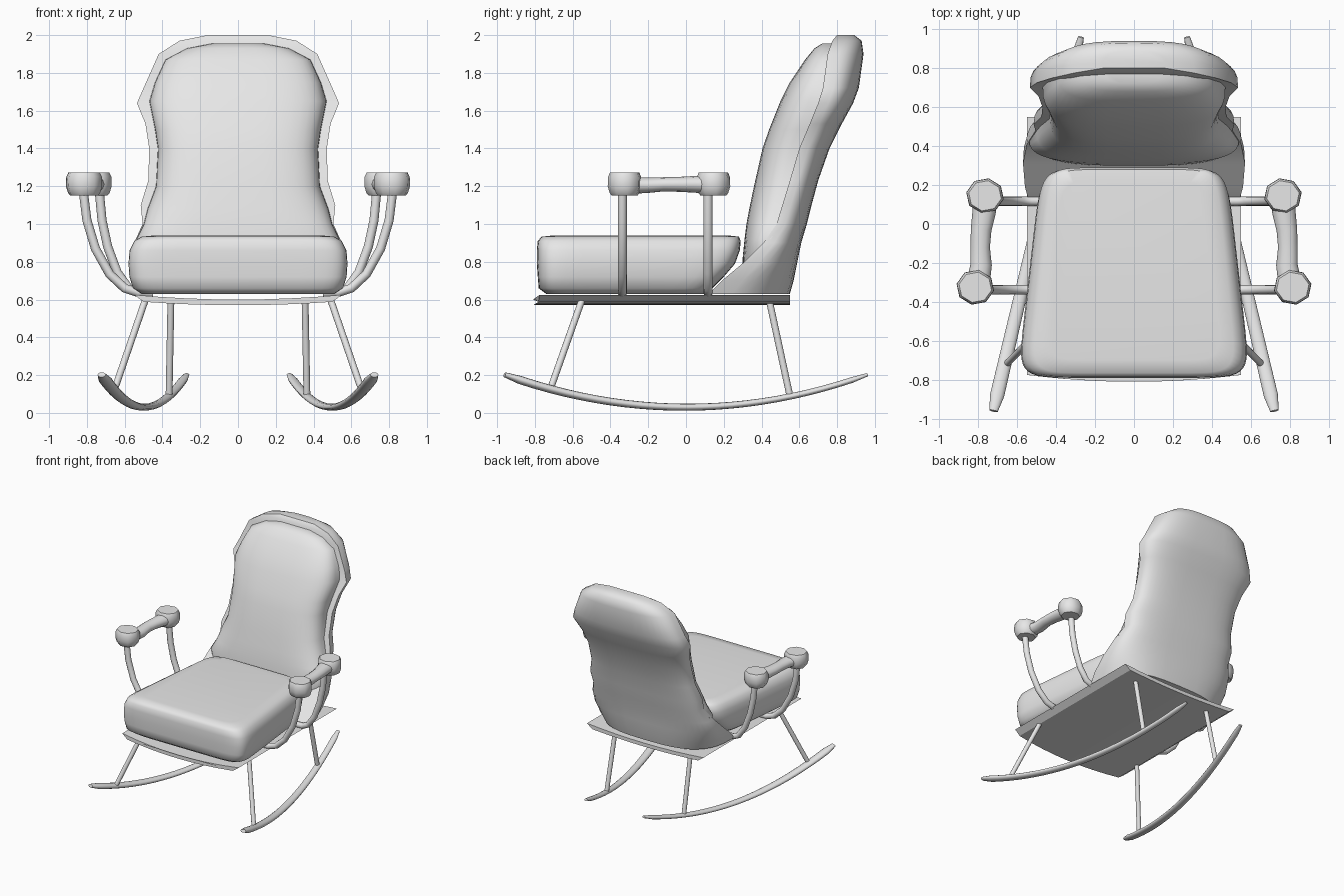
import bpy, bmesh, math
from mathutils import Vector

cube = bpy.data.objects.get("Cube")
if cube:
    bpy.data.objects.remove(cube, do_unlink=True)

grey = bpy.data.materials.new("plain_grey")
grey.use_nodes = True
grey.diffuse_color = (0.8, 0.8, 0.8, 1)
grey.node_tree.nodes["Principled BSDF"].inputs["Base Color"].default_value = (0.8, 0.8, 0.8, 1)


def loft(name, rings, mirror=False, angle=50):
    """Skin closed rings of points, cap both ends, shade smooth with sharp edges."""
    bm = bmesh.new()
    loops = [[bm.verts.new(p) for p in ring] for ring in rings]
    n = len(loops[0])
    for a, b in zip(loops, loops[1:]):
        for i in range(n):
            j = (i + 1) % n
            bm.faces.new((a[i], a[j], b[j], b[i]))
    bm.faces.new(loops[0])
    bm.faces.new(loops[-1])
    bmesh.ops.recalc_face_normals(bm, faces=bm.faces)
    mesh = bpy.data.meshes.new(name)
    bm.to_mesh(mesh)
    bm.free()
    mesh.materials.append(grey)
    mesh.shade_smooth()
    mesh.set_sharp_from_angle(angle=math.radians(angle))
    obj = bpy.data.objects.new(name, mesh)
    bpy.context.collection.objects.link(obj)
    if mirror:
        obj.modifiers.new("mirror", 'MIRROR')
    return obj


def power(v, n):
    return math.copysign(abs(v) ** (2 / n), v)


def half_section(z, width, flat_y, round_y, n, steps=20):
    """D-shaped slice: flat at flat_y, rounded towards round_y."""
    return [(width * power(math.cos(t), n),
             flat_y + (round_y - flat_y) * abs(power(math.sin(t), n)), z)
            for t in (math.pi * i / steps for i in range(steps + 1))]


def tube(name, path, radii, ref, sides=12, flat=1.0):
    """Mirrored tube along a path, flattened by a factor across its side axis."""
    path = [Vector(p) for p in path]
    rings = []
    for i, (p, r) in enumerate(zip(path, radii)):
        t = (path[min(i + 1, len(path) - 1)] - path[max(i - 1, 0)]).normalized()
        side = t.cross(Vector(ref)).normalized()
        up = side.cross(t)
        angles = [math.tau * k / sides for k in range(sides)]
        rings.append([p + side * r * math.cos(a) + up * r * flat * math.sin(a) for a in angles])
    return loft(name, rings, mirror=True)


# Seat cushion: rounded slab, narrower at the rear
seat_rows = [(.63, .53, -.74, .10), (.66, .575, -.78, .14), (.72, .595, -.785, .20),
             (.79, .60, -.79, .26), (.86, .595, -.79, .285), (.91, .57, -.785, .29),
             (.933, .53, -.765, .28), (.94, .46, -.70, .22)]
rings = []
for z, w, front, rear in seat_rows:
    ring = []
    for i in range(48):
        t = math.tau * (i + .5) / 48
        y = (front + rear) / 2 + (rear - front) / 2 * power(math.sin(t), 9)
        ring.append((w * (1 - .19 * (y + .79)) * power(math.cos(t), 9), y, z))
    rings.append(ring)
loft("seat_cushion", rings)

# Base plate: shallow sagging slab with bevelled sides and a bowed front
outline = [(-.55, .625)] + [(.55 * k / 4, .60 + .025 * (k / 4) ** 2) for k in range(-3, 4)]
outline += [(.55, .625)] + [(.5 * k / 4, .57 + .018 * (k / 4) ** 2) for k in range(4, -5, -1)]
loft("base_plate", [[(x, -.775 - .035 * (1 - (x / .55) ** 2), z) for x, z in outline],
                    [(x, .55, z) for x, z in outline]], angle=30)

# Backrest: outer shell (z, half width, seam y, rear y)
shell_rows = [(.63, .54, .12, .55), (.70, .56, .19, .57), (.80, .57, .31, .59),
              (.90, .55, .41, .61), (1.0, .505, .48, .64), (1.1, .515, .51, .665),
              (1.23, .475, .55, .70), (1.4, .47, .60, .76), (1.53, .49, .655, .825),
              (1.64, .535, .70, .885), (1.72, .50, .725, .915), (1.9, .42, .75, .94),
              (1.97, .31, .775, .93), (2.0, .16, .80, .89)]
loft("backrest_shell", [half_section(z, w, s, r, 3) for z, w, s, r in shell_rows])

# Backrest: front pad (z, half width, seam y, front y)
pad_rows = [(.70, .46, .45, .30), (.82, .51, .45, .30), (.92, .54, .45, .31),
            (1.0, .50, .49, .32), (1.08, .48, .53, .335), (1.2, .435, .57, .36),
            (1.4, .425, .62, .405), (1.5, .44, .66, .44), (1.65, .47, .72, .50),
            (1.75, .44, .75, .55), (1.87, .385, .77, .63), (1.93, .27, .78, .68),
            (1.955, .14, .78, .72)]
loft("backrest_pad", [half_section(z, w, s, f, 3.2) for z, w, s, f in pad_rows])

# Rockers: splayed bowed runners, thicker at the front
path, radii = [], []
for i in range(25):
    y = -.96 + 1.92 * i / 24
    path.append((.497 - .234 * y, y, .03 + .172 * (y / .96) ** 2))
    radii.append((.037 - .012 * i / 24) * (.6 if i in (0, 24) else 1))
tube("rocker", path, radii, (0, 0, 1), flat=.6)

# Legs
tube("front_leg", [(.49, -.55, .60), (.655, -.72, .12)], [.018] * 2, (0, 1, 0))
tube("rear_leg", [(.355, .44, .60), (.365, .55, .09)], [.018] * 2, (0, 1, 0))

# Arm posts: curve out from under the seat and up to the knobs
front_curve = [(.45, .635), (.53, .637), (.60, .66), (.68, .735), (.755, .87),
               (.80, 1.02), (.82, 1.18)]
rear_curve = [(.45, .635), (.53, .637), (.58, .66), (.64, .745), (.69, .88),
              (.72, 1.02), (.735, 1.18)]
for name, y, curve in (("front", -.337, front_curve), ("rear", .117, rear_curve)):
    tube(name + "_arm_post", [(x, y, z) for x, z in curve], [.024] * 7, (0, 1, 0))

# Arm knobs: faceted rounded blocks
knob_rows = [(1.15, .075), (1.165, .087), (1.20, .098), (1.25, .096), (1.272, .085)]
for name, cx, cy in (("front", .815, -.325), ("rear", .765, .145)):
    loft(name + "_arm_knob",
         [[(cx + r * math.cos(a), cy + .93 * r * math.sin(a), z)
           for a in (math.tau * (k + .25) / 8 for k in range(8))] for z, r in knob_rows],
         mirror=True)

# Arm bars: wavy grips between the knobs
tube("arm_bar", [(.80, -.30, 1.205), (.785, -.21, 1.205), (.79, -.12, 1.21),
                 (.785, -.03, 1.21), (.77, .06, 1.21), (.765, .13, 1.21)],
     [.06, .055, .05, .053, .06, .065], (0, 0, 1), flat=.75)
